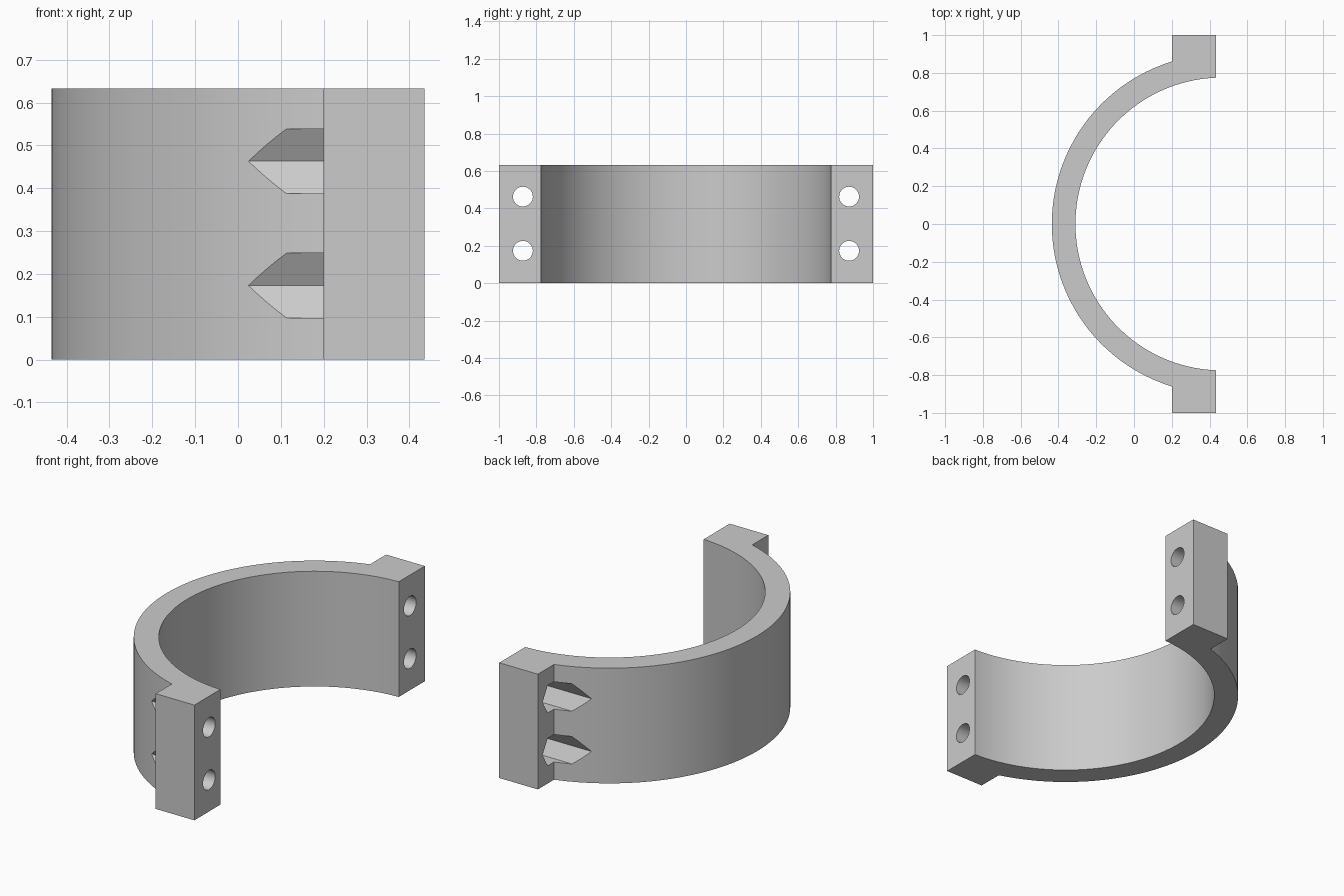
import bpy, bmesh
from math import acos, cos, sin, pi, radians
from mathutils import Matrix

if "Cube" in bpy.data.objects:
    bpy.data.objects.remove(bpy.data.objects["Cube"], do_unlink=True)

HEIGHT = 0.633
CENTRE_X, R_IN, R_OUT = 0.465, 0.775, 0.9
FACE_X, LUG_X = 0.435, 0.2
BOLT_Y, BOLT_Z = 0.872, (0.173, 0.463)
BOLT_R, NUT_R, NUT_FLOOR = 0.053, 0.0872, 0.31
SEGMENTS = 96

grey = bpy.data.materials.new("plain grey")
grey.use_nodes = True
grey.diffuse_color = (0.6, 0.6, 0.6, 1)
grey.node_tree.nodes["Principled BSDF"].inputs["Base Color"].default_value = (0.6, 0.6, 0.6, 1)


def make_object(name, bm):
    bmesh.ops.recalc_face_normals(bm, faces=bm.faces)
    mesh = bpy.data.meshes.new(name)
    bm.to_mesh(mesh)
    bm.free()
    mesh.materials.append(grey)
    obj = bpy.data.objects.new(name, mesh)
    bpy.context.collection.objects.link(obj)
    return obj


def arc(radius, end_x):
    """Points from the +y end round the -x side to the -y end."""
    start = acos((end_x - CENTRE_X) / radius)
    angles = [start + (2 * pi - 2 * start) * i / SEGMENTS for i in range(SEGMENTS + 1)]
    return [(CENTRE_X + radius * cos(a), radius * sin(a)) for a in angles]


def add_rod(bm, radius, sides, x0, x1, y, z):
    """Prism along x, with one corner pointing sideways."""
    place = Matrix.Translation(((x0 + x1) / 2, y, z)) @ Matrix.Rotation(pi / 2, 4, "Y")
    # turn so that a corner lies on the y axis
    place = place @ Matrix.Rotation(pi / 2, 4, "Z")
    rod = bmesh.ops.create_cone(bm, cap_ends=True, segments=sides, radius1=radius,
                                radius2=radius, depth=x1 - x0)["verts"]
    if sides == 6:
        reach = max(v.co.x for v in rod)
        if reach < radius * 0.95:
            bmesh.ops.rotate(bm, verts=rod, matrix=Matrix.Rotation(pi / 6, 3, "Z"))
    bmesh.ops.transform(bm, matrix=place, verts=rod)


# Half ring with a square lug at each end
outline = [(FACE_X, 1), (LUG_X, 1)] + arc(R_OUT, LUG_X)
outline += [(LUG_X, -1), (FACE_X, -1)] + arc(R_IN, FACE_X)[::-1]
bm = bmesh.new()
base = bm.faces.new([bm.verts.new((x, y, 0)) for x, y in outline])
top = bmesh.ops.extrude_face_region(bm, geom=[base])["geom"]
bmesh.ops.translate(bm, vec=(0, 0, HEIGHT),
                    verts=[v for v in top if isinstance(v, bmesh.types.BMVert)])
clamp = make_object("clamp_half", bm)

# Bolt holes and hexagonal nut pockets
holes, pockets = bmesh.new(), bmesh.new()
for side in (-1, 1):
    for z in BOLT_Z:
        add_rod(holes, BOLT_R, 32, 0.1, 0.6, side * BOLT_Y, z)
        add_rod(pockets, NUT_R, 6, -0.2, NUT_FLOOR, side * BOLT_Y, z)

bpy.context.view_layer.objects.active = clamp
for name, cut in (("nut_pocket_cutter", pockets), ("bolt_hole_cutter", holes)):
    cutter = make_object(name, cut)
    cutter.hide_render = True
    mod = clamp.modifiers.new(name, "BOOLEAN")
    mod.operation, mod.solver, mod.object = "DIFFERENCE", "EXACT", cutter
    bpy.ops.object.modifier_apply(modifier=name)
    bpy.data.objects.remove(cutter, do_unlink=True)

# Smooth the curved walls, keep the edges crisp
bpy.ops.object.select_all(action="DESELECT")
clamp.select_set(True)
bpy.ops.object.shade_smooth_by_angle(angle=radians(20))
